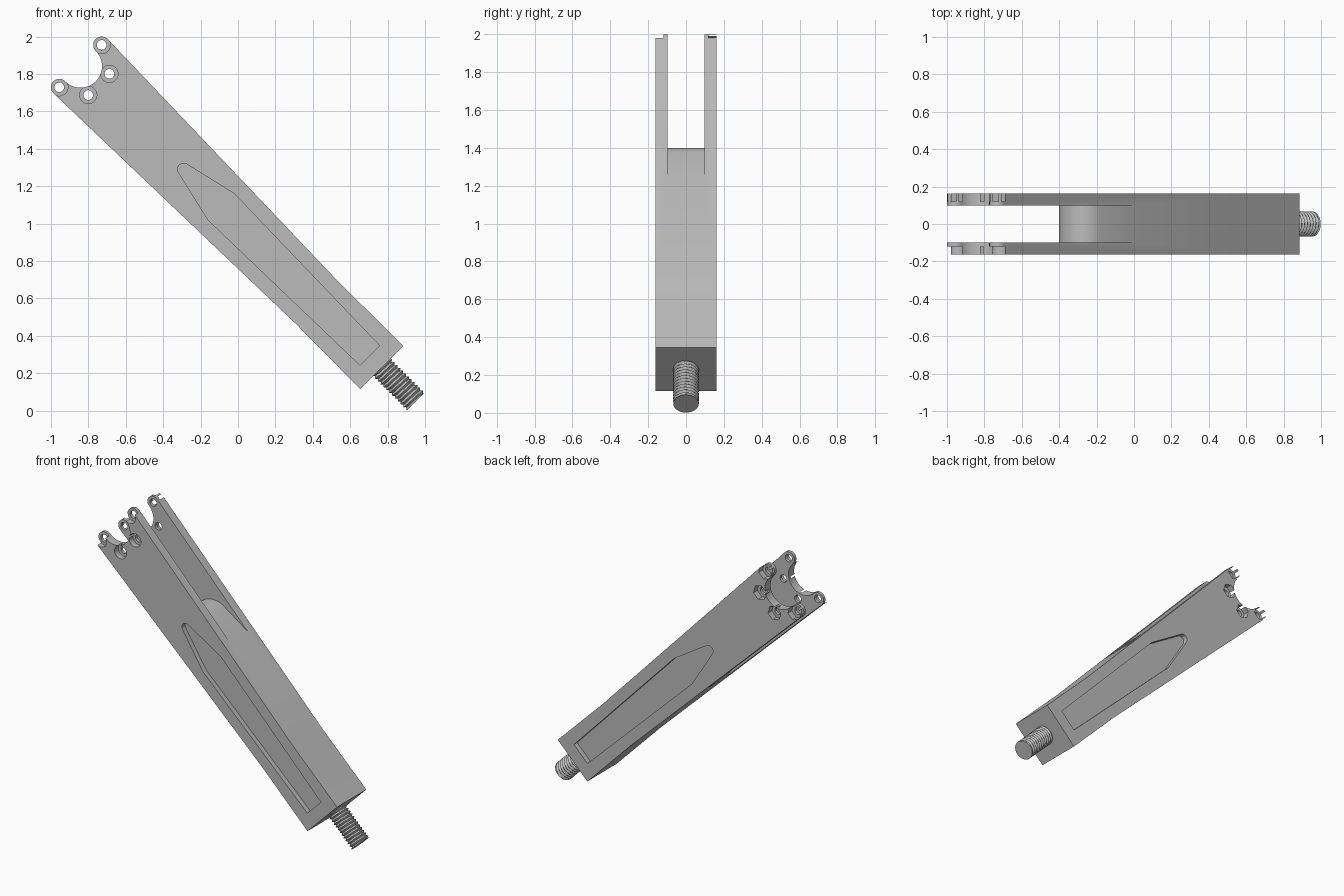
import bpy, bmesh
from math import sin, cos, pi, radians

cube = bpy.data.objects.get("Cube")
if cube:
    bpy.data.objects.remove(cube, do_unlink=True)

gray = bpy.data.materials.new("plain_gray")
gray.use_nodes = True
gray.diffuse_color = (0.5, 0.5, 0.5, 1)
gray.node_tree.nodes["Principled BSDF"].inputs["Base Color"].default_value = (0.5, 0.5, 0.5, 1)


def finish(name, bm):
    """Turn a bmesh into an object leaning along the arm's diagonal axis."""
    bmesh.ops.recalc_face_normals(bm, faces=bm.faces[:])
    mesh = bpy.data.meshes.new(name)
    bm.to_mesh(mesh)
    bm.free()
    mesh.materials.append(gray)
    ob = bpy.data.objects.new(name, mesh)
    ob.location = (0.5, 0, 0.5)
    ob.rotation_euler = (0, -pi / 4, 0)
    bpy.context.collection.objects.link(ob)
    return ob


def prism(name, outline, y0, y1):
    """Extrude an outline of (across, along) points from y0 to y1."""
    bm = bmesh.new()
    face = bm.faces.new([bm.verts.new((v, y0, u)) for v, u in outline])
    side = bmesh.ops.extrude_face_region(bm, geom=[face])["geom"]
    bmesh.ops.translate(bm, vec=(0, y1 - y0, 0),
                        verts=[g for g in side if isinstance(g, bmesh.types.BMVert)])
    return finish(name, bm)


def arc(v, u, r, a0, a1, n):
    return [(v + r * cos(radians(a0 + (a1 - a0) * i / n)),
             u + r * sin(radians(a0 + (a1 - a0) * i / n))) for i in range(n + 1)]


def circle(v, u, r, n):
    return arc(v, u, r, 0, 360, n)[:-1]


def mirrored(half):
    """Complete an outline from its right half."""
    return half + [(-v, u) for v, u in reversed(half)]


def smooth(ob):
    bpy.ops.object.select_all(action="DESELECT")
    ob.select_set(True)
    bpy.context.view_layer.objects.active = ob
    bpy.ops.object.shade_smooth_by_angle(angle=radians(30))


def cut(ob, cutter):
    cutter.hide_render = True
    bpy.context.view_layer.objects.active = ob
    mod = ob.modifiers.new("cut", "BOOLEAN")
    mod.operation = "DIFFERENCE"
    mod.solver = "EXACT"
    mod.object = cutter
    bpy.ops.object.modifier_apply(modifier=mod.name)
    bpy.data.objects.remove(cutter, do_unlink=True)


HALF_Y, SLOT_Y, LIP_Y = 0.162, 0.099, 0.12
EAR_U, BOLT_R, EAR_R = 1.898, 0.16, 0.045

# Arm body: tapering bar with two rounded ears around a circular scoop
half = [(0.163, -0.38), (0.16, 0.113)]
half += arc(BOLT_R, EAR_U, EAR_R, 0, 180, 20)
half += arc(0, EAR_U, BOLT_R - EAR_R, 0, -88, 24)[1:]
body = prism("arm_body", mirrored(half), -HALF_Y, HALF_Y)

# Fork slot with a domed floor
slot = [(-0.195, 0.784)] + arc(0, 1.075, 0.14, 170, 10, 32) + [(0.195, 0.784)]
slot += [(0.3, 0.784), (0.3, 2.1), (-0.3, 2.1), (-0.3, 0.784)]
cut(body, prism("slot_cutter", slot, -SLOT_Y, SLOT_Y))

# Pointed recess on the front and back
recess = mirrored([(0.074, -0.29), (0.099, 0.834)] + arc(0, 1.118, 0.032, 15, 88, 8))
for s in (-1, 1):
    cut(body, prism("recess_cutter", recess, s * (HALF_Y - 0.035), s * 0.25))

# Bolt holes: round seats in front, hexagonal seats behind
for angle in (0, -60, -120, -180):
    v, u = BOLT_R * cos(radians(angle)), EAR_U + BOLT_R * sin(radians(angle))
    cut(body, prism("front_seat_cutter", circle(v, u, EAR_R + 0.001, 32), -0.25, -LIP_Y))
    cut(body, prism("back_seat_cutter", circle(v, u, 0.051, 6), LIP_Y, 0.25))
    cut(body, prism("hole_cutter", circle(v, u, 0.026, 24), -0.3, 0.3))
smooth(body)

# Threaded stud: rings whose radius follows a helical triangle wave
SEG, PITCH, TOP, END = 40, 0.0215, -0.37, -0.638
ROOT, CREST, ROWS = 0.057, 0.069, 100
bm = bmesh.new()
rings = []
for i in range(ROWS + 1):
    u = TOP + (END - TOP) * i / ROWS
    ring = []
    for j in range(SEG):
        phase = (u / PITCH + j / SEG) % 1
        r = ROOT + (CREST - ROOT) * abs(2 * phase - 1)
        if i == ROWS:
            r = 0.067
        a = 2 * pi * j / SEG
        ring.append(bm.verts.new((r * cos(a), r * sin(a), u)))
    rings.append(ring)
for a, b in zip(rings, rings[1:]):
    for j in range(SEG):
        k = (j + 1) % SEG
        bm.faces.new((a[j], a[k], b[k], b[j]))
bm.faces.new(rings[0])
bm.faces.new(rings[-1])
smooth(finish("threaded_stud", bm))
